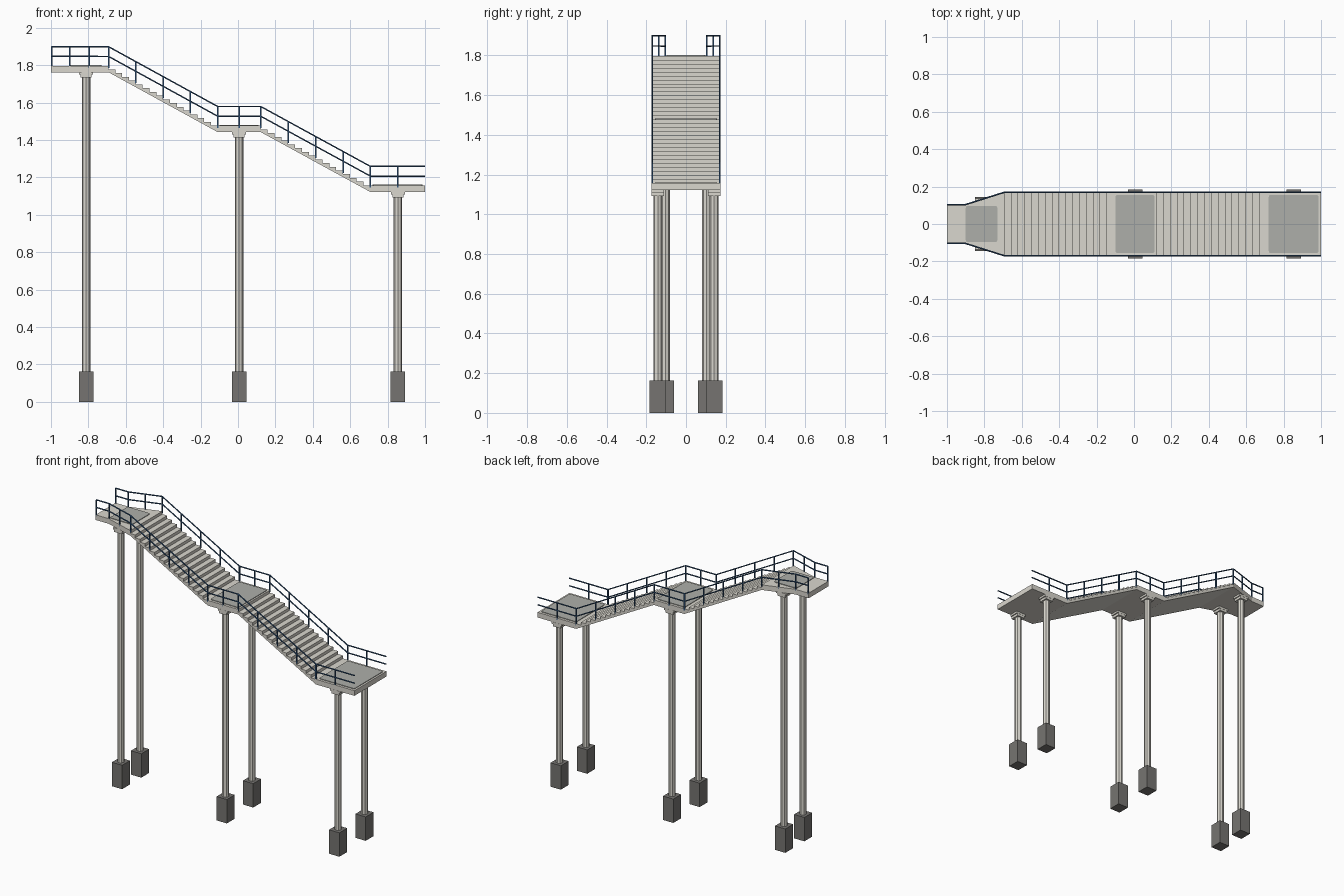
import bpy, bmesh
from mathutils import Vector

if "Cube" in bpy.data.objects:
    bpy.data.objects.remove(bpy.data.objects["Cube"])


def material(name, rgb):
    m = bpy.data.materials.new(name)
    m.diffuse_color = (*rgb, 1)
    m.use_nodes = True
    m.node_tree.nodes["Principled BSDF"].inputs["Base Color"].default_value = m.diffuse_color
    return m


CONCRETE = material("concrete", (0.70, 0.68, 0.62))
PANEL = material("panel_grey", (0.42, 0.43, 0.40))
NAVY = material("navy_paint", (0.03, 0.09, 0.20))
DARK = material("dark_footing", (0.18, 0.175, 0.165))


def finish(bm, name, mat):
    bmesh.ops.recalc_face_normals(bm, faces=bm.faces)
    me = bpy.data.meshes.new(name)
    bm.to_mesh(me)
    bm.free()
    me.materials.append(mat)
    ob = bpy.data.objects.new(name, me)
    bpy.context.collection.objects.link(ob)
    return ob


def prism(name, points, direction, mat):
    """Extrude a flat outline along a direction."""
    bm = bmesh.new()
    face = bm.faces.new([bm.verts.new(p) for p in points])
    ext = bmesh.ops.extrude_face_region(bm, geom=[face])
    moved = [g for g in ext["geom"] if isinstance(g, bmesh.types.BMVert)]
    bmesh.ops.translate(bm, verts=moved, vec=direction)
    return finish(bm, name, mat)


def box(name, lo, hi, mat, corner=0):
    bm = bmesh.new()
    bmesh.ops.create_cube(bm, size=1)
    lo, hi = Vector(lo), Vector(hi)
    bmesh.ops.scale(bm, verts=bm.verts, vec=hi - lo)
    bmesh.ops.translate(bm, verts=bm.verts, vec=(lo + hi) / 2)
    if corner:
        up = [e for e in bm.edges
              if abs(e.verts[0].co.z - e.verts[1].co.z) > 1e-5]
        bmesh.ops.bevel(bm, geom=up, offset=corner, segments=3,
                        profile=0.5, affect='EDGES')
    return finish(bm, name, mat)


def tube(name, points, radius):
    cu = bpy.data.curves.new(name, 'CURVE')
    cu.dimensions = '3D'
    cu.bevel_depth = radius
    cu.bevel_resolution = 1
    cu.use_fill_caps = True
    sp = cu.splines.new('POLY')
    sp.points.add(len(points) - 1)
    for p, co in zip(sp.points, points):
        p.co = (*co, 1)
    cu.materials.append(NAVY)
    ob = bpy.data.objects.new(name, cu)
    bpy.context.collection.objects.link(ob)


W, NARROW, T = 0.173, 0.107, 0.035
X = [-0.692, -0.108, 0.122, 0.708]      # flight starts and ends
Z = [1.797, 1.477, 1.157]               # landing levels
STEPS = 16

# Top landing with tapered plan
prism("top_landing",
      [(x, y, Z[0] - T) for x, y in
       [(-1, -NARROW), (-0.9, -NARROW), (X[0], -W),
        (X[0], W), (-0.9, NARROW), (-1, NARROW)]], (0, 0, T), CONCRETE)


# Stair flights with stepped top and sloping soffit
def flight(name, x0, x1, z0, z1):
    run, rise = (x1 - x0) / STEPS, (z0 - z1) / STEPS
    pts = [(x0, z0 - T)]
    for i in range(STEPS):
        z = z0 - rise * (i + 1)
        pts += [(x0 + run * i, z), (x0 + run * (i + 1), z)]
    pts.append((x1, z1 - T))
    prism(name, [(x, -W, z) for x, z in pts], (0, 2 * W, 0), CONCRETE)


flight("upper_flight", X[0], X[1], Z[0], Z[1])
flight("lower_flight", X[2], X[3], Z[1], Z[2])

# Middle and bottom landings
box("middle_landing", (X[1], -W, Z[1] - T), (X[2], W, Z[1]), CONCRETE)
box("bottom_landing", (X[3], -W, Z[2] - T), (1, W, Z[2]), CONCRETE)

# Rounded floor panels on the landings
for name, x0, x1, hw, z in [("top_panel", -0.9, -0.73, 0.097, Z[0]),
                            ("middle_panel", -0.1, 0.11, 0.156, Z[1]),
                            ("bottom_panel", 0.72, 0.987, 0.156, Z[2])]:
    box(name, (x0, -hw, z - 0.002), (x1, hw, z + 0.004), PANEL, 0.012)

# Columns with caps and footings
for label, x, y, z in [("top", -0.812, 0.103, Z[0] - T),
                       ("middle", 0.006, 0.142, Z[1] - T),
                       ("bottom", 0.855, 0.142, Z[2] - T)]:
    for side, s in [("front", -1), ("back", 1)]:
        n, c = f"{label}_{side}", y * s
        bm = bmesh.new()
        bmesh.ops.create_cone(bm, cap_ends=True, segments=8,
                              radius1=0.0225, radius2=0.0225, depth=z - 0.12)
        bmesh.ops.translate(bm, verts=bm.verts, vec=(x, c, (z + 0.12) / 2))
        finish(bm, n + "_column", CONCRETE)
        box(n + "_cap", (x - 0.029, c - 0.031, z - 0.029),
            (x + 0.029, c + 0.031, z), CONCRETE)
        box(n + "_cap_plate", (x - 0.037, c - 0.032, z - 0.013),
            (x + 0.037, c + 0.032, z), CONCRETE)
        box(n + "_footing", (x - 0.039, c - 0.042, 0),
            (x + 0.039, c + 0.042, 0.163), DARK)

# Railings following both edges
E = W - 0.003
PATH = [(-0.996, NARROW - 0.003, Z[0]), (-0.9, NARROW - 0.003, Z[0]),
        (X[0], E, Z[0]), (X[1], E, Z[1]), (X[2], E, Z[1]),
        (X[3], E, Z[2]), (1, E, Z[2])]
SPLITS = [1, 2, 4, 2, 4, 2]             # posts per rail section
for side, s in [("front", -1), ("back", 1)]:
    path = [Vector((x, y * s, z)) for x, y, z in PATH]
    for part, h in [("top_rail", 0.102), ("middle_rail", 0.05)]:
        tube(f"{side}_{part}", [p + Vector((0, 0, h)) for p in path], 0.0042)
    k = 0
    for a, b, n in zip(path, path[1:], SPLITS):
        for i in range(n):
            p = a.lerp(b, i / n)
            k += 1
            box(f"{side}_post_{k}", p + Vector((-0.004, -0.003, -0.012)),
                p + Vector((0.004, 0.003, 0.102)), NAVY)
